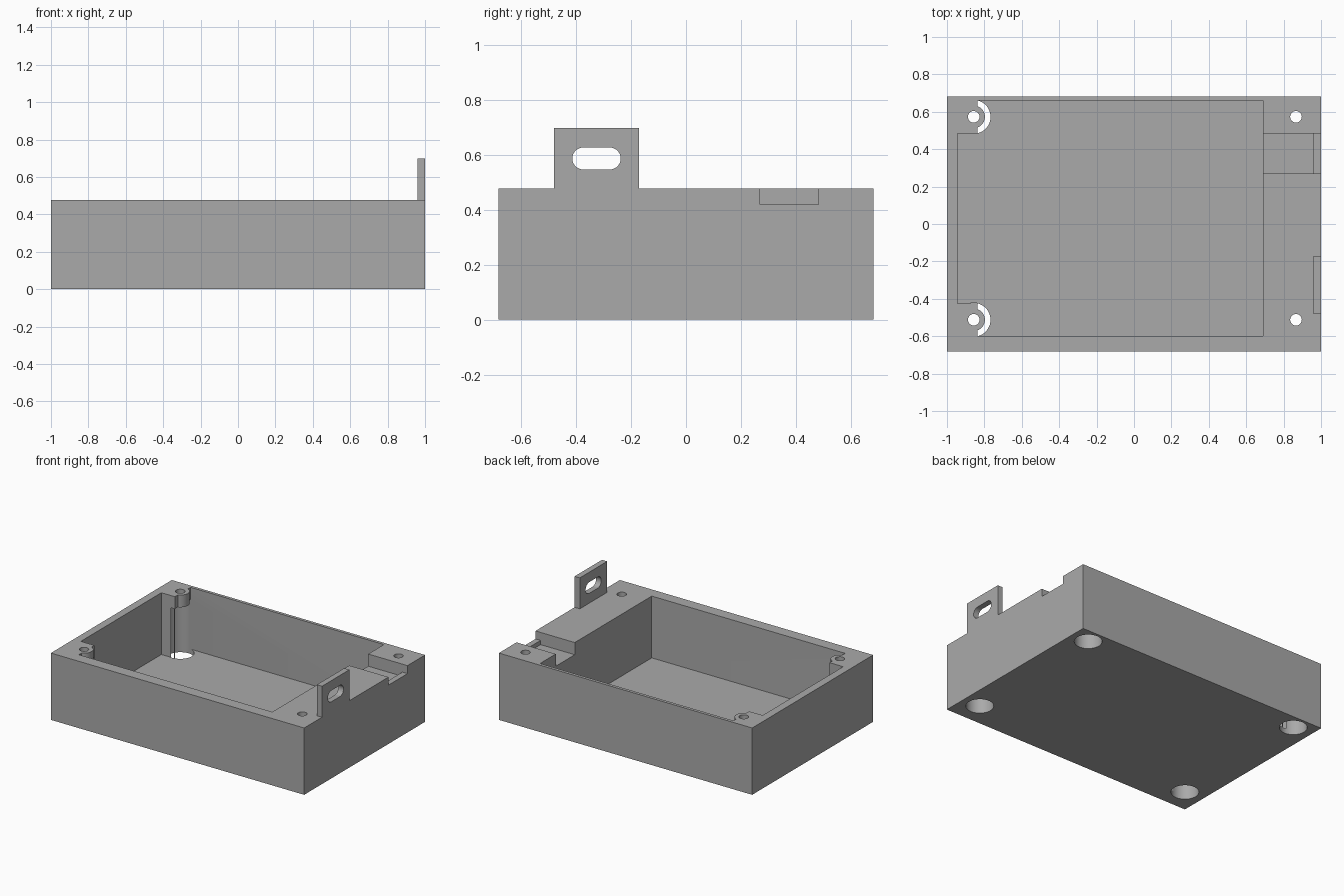
import bpy, bmesh, math

cube = bpy.data.objects.get("Cube")
if cube:
    bpy.data.objects.remove(cube, do_unlink=True)

grey = bpy.data.materials.new("plain grey")
grey.use_nodes = True
grey.diffuse_color = (0.4, 0.4, 0.4, 1)
grey.node_tree.nodes["Principled BSDF"].inputs["Base Color"].default_value = grey.diffuse_color


def prism(name, profile, z0, z1):
    """Extrude a flat outline from z0 up to z1."""
    bm = bmesh.new()
    base = bm.faces.new([bm.verts.new((x, y, z0)) for x, y in profile])
    top = bmesh.ops.extrude_face_region(bm, geom=[base])["geom"]
    for v in top:
        if isinstance(v, bmesh.types.BMVert):
            v.co.z = z1
    bmesh.ops.recalc_face_normals(bm, faces=bm.faces)
    mesh = bpy.data.meshes.new(name)
    bm.to_mesh(mesh)
    bm.free()
    mesh.materials.append(grey)
    obj = bpy.data.objects.new(name, mesh)
    bpy.context.collection.objects.link(obj)
    return obj


def box(name, x0, x1, y0, y1, z0, z1):
    return prism(name, [(x0, y0), (x1, y0), (x1, y1), (x0, y1)], z0, z1)


def arc(cx, cy, r, start=0, sweep=2 * math.pi, n=48):
    return [(cx + r * math.cos(start + sweep * i / n),
             cy + r * math.sin(start + sweep * i / n)) for i in range(n)]


def activate(obj):
    bpy.ops.object.select_all(action='DESELECT')
    obj.select_set(True)
    bpy.context.view_layer.objects.active = obj


def cut(target, cutter):
    """Subtract the cutter and throw it away."""
    activate(target)
    mod = target.modifiers.new("cut", 'BOOLEAN')
    mod.operation, mod.solver, mod.object = 'DIFFERENCE', 'EXACT', cutter
    bpy.ops.object.modifier_apply(modifier=mod.name)
    bpy.data.objects.remove(cutter, do_unlink=True)


HEIGHT, SHELF, FLOOR = 0.477, 0.39, 0.036
LEFT, RIGHT = 0.866, -0.857
ROWS = (0.573, -0.512)

# Open box with a stepped cavity that leaves two corner blocks
body = box("box_body", -1, 1, -0.682, 0.682, 0, HEIGHT)
cavity = prism("cavity", [(-0.837, -0.599), (0.69, -0.599), (0.69, 0.66), (-0.837, 0.66),
                          (-0.837, 0.484), (-0.944, 0.484), (-0.944, -0.424), (-0.837, -0.424)],
               FLOOR, 0.6)

# Round screw bosses stay standing at the corner blocks
for y in ROWS:
    cut(cavity, prism("boss", arc(RIGHT, y, 0.06), SHELF - 0.03, 0.8))
cut(body, cavity)

# Screw holes with wide bores from below
for x in (LEFT, RIGHT):
    for y in ROWS:
        cut(body, prism("bore", arc(x, y, 0.09), -0.1, SHELF))
        cut(body, prism("screw_hole", arc(x, y, 0.031, n=32), 0.3, 0.7))

# Cable channel with a raised outer lip
cut(body, box("channel", 0.6, 0.96, 0.269, 0.483, SHELF, 0.6))
cut(body, box("channel_lip", 0.9, 1.1, 0.269, 0.483, 0.42, 0.6))

# Upright tab with a rounded slot
tab = box("mounting_tab", 0.959, 1, -0.481, -0.172, HEIGHT, 0.698)
half = math.pi
outline = (arc(0.587, -0.278, 0.04, 0, half, 24) + [(0.547, -0.278)]
           + arc(0.587, -0.374, 0.04, half, half, 24) + [(0.627, -0.374)])
slot = prism("slot", outline, 0.8, 1.2)
# swap the axes so that the slot runs through the tab along x
for v in slot.data.vertices:
    z, y, x = v.co
    v.co = (x, y, z)
slot.data.flip_normals()
cut(tab, slot)

for obj in (body, tab):
    activate(obj)
    bpy.ops.object.shade_smooth_by_angle(angle=math.radians(30))
